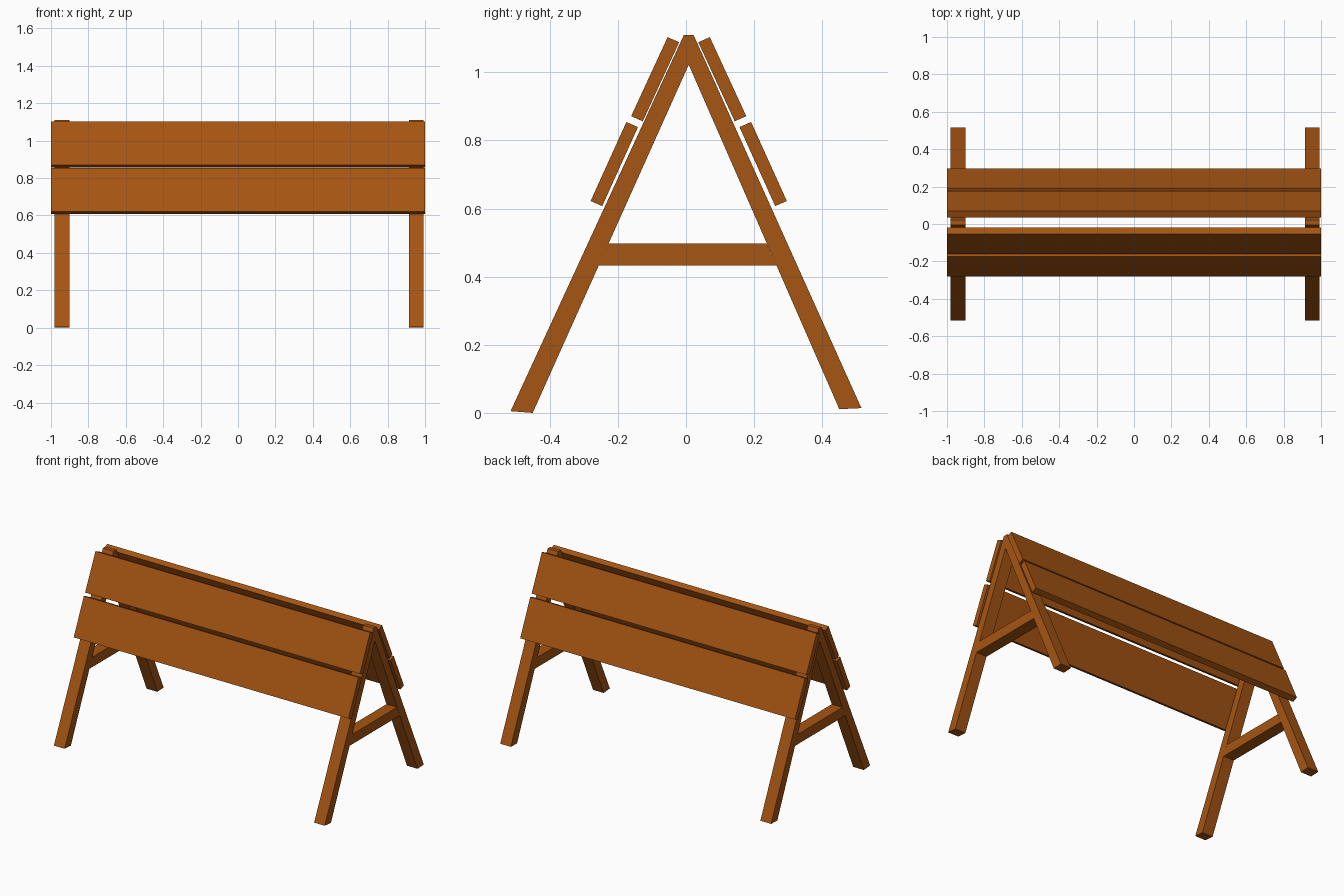
import bpy, bmesh

if "Cube" in bpy.data.objects:
    bpy.data.objects.remove(bpy.data.objects["Cube"])

wood = bpy.data.materials.new("wood")
wood.diffuse_color = (0.38, 0.09, 0.006, 1)
wood.use_nodes = True
wood.node_tree.nodes["Principled BSDF"].inputs["Base Color"].default_value = wood.diffuse_color

CY = 0.008  # ridge line of the frame


def prism(name, profile, x0, x1):
    """Extrude a (y, z) profile along x."""
    bm = bmesh.new()
    face = bm.faces.new([bm.verts.new((x0, y, z)) for y, z in profile])
    ext = bmesh.ops.extrude_face_region(bm, geom=[face])
    verts = [g for g in ext["geom"] if isinstance(g, bmesh.types.BMVert)]
    bmesh.ops.translate(bm, verts=verts, vec=(x1 - x0, 0, 0))
    bmesh.ops.recalc_face_normals(bm, faces=bm.faces)
    mesh = bpy.data.meshes.new(name)
    bm.to_mesh(mesh)
    bm.free()
    mesh.materials.append(wood)
    obj = bpy.data.objects.new(name, mesh)
    bpy.context.collection.objects.link(obj)


def mirrored(profile):
    return [(2 * CY - y, z) for y, z in profile]


# A-shaped end frames: two legs and a crossbar each
front_leg = [(-0.515, 0.005), (-0.45, 0.0), (CY, 1.022), (CY, 1.11), (-0.006, 1.11)]
back_leg = [(0.515, 0.014), (0.45, 0.011), (CY, 1.022), (CY, 1.11), (0.022, 1.11)]
crossbar = [(-0.257, 0.432), (0.266, 0.432), (0.237, 0.497), (-0.227, 0.497)]
for side, x0, x1 in (("left", -0.98, -0.902), ("right", 0.915, 0.992)):
    prism(side + "_front_leg", front_leg, x0, x1)
    prism(side + "_back_leg", back_leg, x0, x1)
    prism(side + "_crossbar", crossbar, x0, x1)

# Sloping boards, two on each face
boards = {
    "upper": [(-0.054, 1.103), (-0.020, 1.088), (-0.127, 0.856), (-0.161, 0.871)],
    "lower": [(-0.175, 0.854), (-0.141, 0.839), (-0.246, 0.607), (-0.280, 0.622)],
}
for level, profile in boards.items():
    prism("front_" + level + "_board", profile, -1, 1)
    prism("back_" + level + "_board", mirrored(profile), -1, 1)
